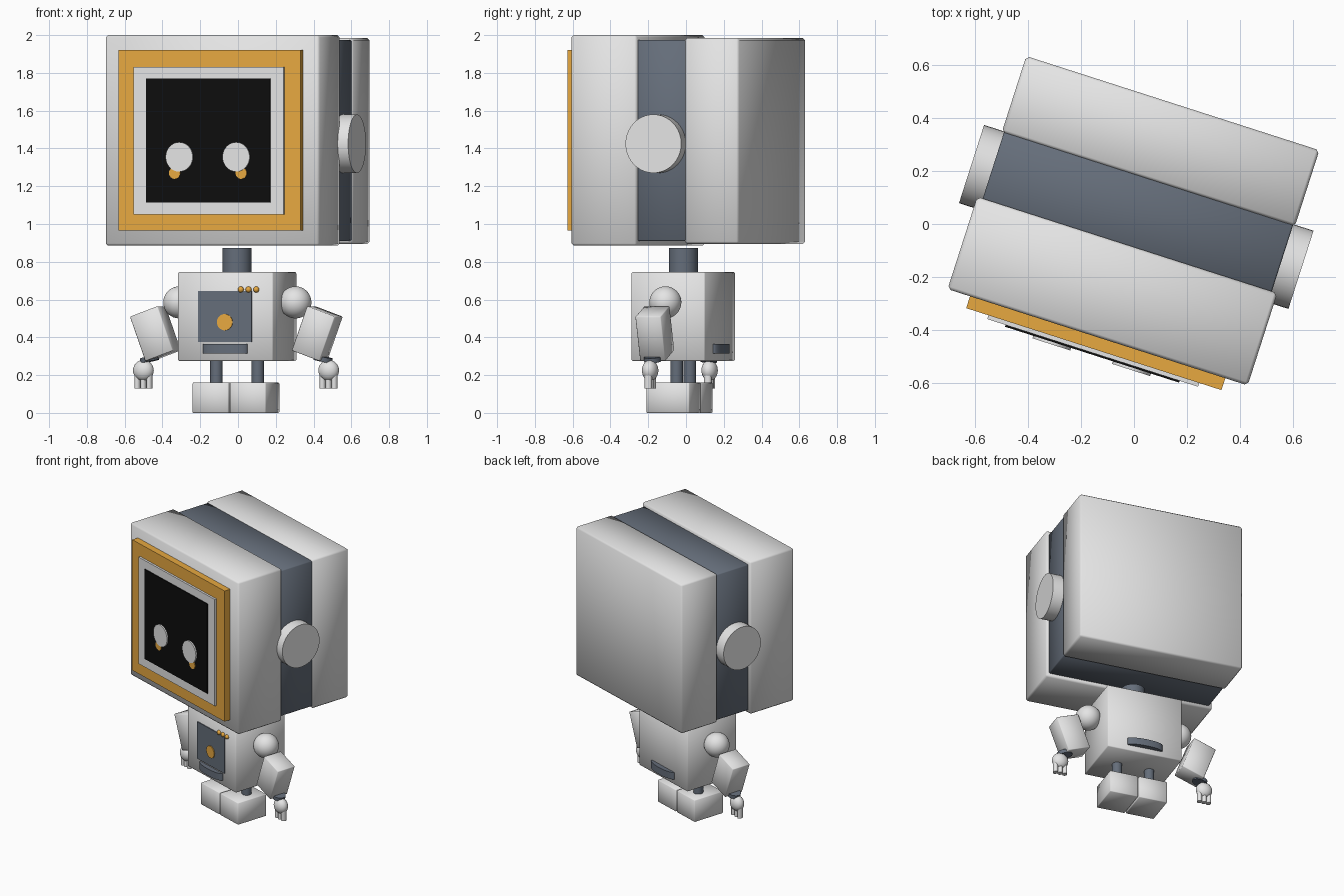
import bpy
import math
from mathutils import Matrix, Vector

default = bpy.data.objects.get("Cube")
if default:
    bpy.data.objects.remove(default, do_unlink=True)

# The whole robot is turned slightly about the vertical axis
TURN = Matrix.Rotation(math.radians(-17.8), 4, 'Z')


def material(name, colour):
    m = bpy.data.materials.new(name)
    m.use_nodes = True
    m.diffuse_color = (*colour, 1)
    m.node_tree.nodes["Principled BSDF"].inputs["Base Color"].default_value = (*colour, 1)
    return m


SHELL = material("light grey shell", (0.78, 0.78, 0.78))
DARK = material("slate grey", (0.13, 0.155, 0.195))
ORANGE = material("orange", (0.85, 0.42, 0.055))
BLACK = material("screen black", (0.004, 0.004, 0.004))


def finish(name, mat, at, size, tilt=0.0, axis='Y'):
    """Name, colour, scale and place the newly added primitive."""
    o = bpy.context.object
    o.name = name
    o.data.name = name
    o.data.materials.append(mat)
    o.data.transform(Matrix.Diagonal((*size, 1)))
    o.matrix_world = (TURN @ Matrix.Translation(Vector(at))
                      @ Matrix.Rotation(tilt, 4, axis))
    return o


def box(name, mat, lo, hi, bevel=0.0, tilt=0.0, smooth=False):
    bpy.ops.mesh.primitive_cube_add(size=1)
    at = [(a + b) / 2 for a, b in zip(lo, hi)]
    o = finish(name, mat, at, [b - a for a, b in zip(lo, hi)], tilt)
    if smooth:
        bpy.ops.object.shade_smooth()
    if bevel:
        b = o.modifiers.new("soft edges", 'BEVEL')
        b.width = bevel
        b.segments = 1
    return o


def ball(name, mat, at, size):
    bpy.ops.mesh.primitive_uv_sphere_add(segments=32, ring_count=16, radius=1)
    finish(name, mat, at, size)
    bpy.ops.object.shade_smooth()


def tube(name, mat, at, size, tilt=0.0, axis='Y'):
    """Cylinder; size is x radius, y radius, height."""
    bpy.ops.mesh.primitive_cylinder_add(vertices=40, radius=1, depth=1)
    finish(name, mat, at, size, tilt, axis)
    bpy.ops.object.shade_smooth_by_angle(angle=math.radians(35))


# Head: front shell, dark core, back shell
box("head_front_shell", SHELL, (-.595, -.449, .885), (.595, -.083, 2.0), .012, smooth=True)
box("head_core", DARK, (-.573, -.12, .91), (.573, .20, 1.975), .006, smooth=True)
box("head_back_shell", SHELL, (-.581, .177, .895), (.581, .479, 1.985), .012, smooth=True)

# Face: stacked frame, rim and screen
box("screen_frame", ORANGE, (-.506, -.496, .965), (.506, -.44, 1.92))
box("screen_rim", SHELL, (-.418, -.511, 1.05), (.418, -.49, 1.83))
box("screen", BLACK, (-.345, -.518, 1.115), (.345, -.505, 1.77))

QUARTER = math.pi / 2

# Torso front: panel, round light, button row
box("torso", SHELL, (-.265, -.22, .275), (.265, .19, .745), .006, smooth=True)
box("chest_panel", DARK, (-.149, -.226, .375), (.149, -.21, .645))
tube("chest_light", ORANGE, (0, -.226, .48), (.043, .043, .012), QUARTER, 'X')
for i in range(3):
    ball(f"button_{i + 1}", ORANGE, (.087 + .043 * i, -.222, .653), (.016, .016, .016))

# Curved trays on the front and back of the torso
for name, v in (("front_tray", -.22), ("back_tray", .19)):
    tube(name, DARK, (0, v, .34), (.124, .035, .05))

# Neck
tube("neck", DARK, (0, -.015, .805), (.077, .077, .135))

# Mirrored parts
for side, s in (("left", 1), ("right", -1)):
    # Ear disc and face details
    tube(side + "_ear", SHELL, (s * .597, .028, 1.425), (.155, .155, .112), QUARTER)
    tube(side + "_eye", SHELL, (s * .158, -.522, 1.355), (.075, .078, .012), QUARTER, 'X')
    tube(side + "_cheek", ORANGE, (s * .185, -.519, 1.27), (.031, .031, .008), QUARTER, 'X')

    # Arm
    ball(side + "_shoulder", SHELL, (s * .323, -.011, .585), (.085, .085, .085))
    c = s * .45
    box(side + "_arm", SHELL, (c - .082, -.1, .295), (c + .082, .042, .545),
        .004, s * math.radians(20), smooth=True)
    tube(side + "_wrist", DARK, (s * .483, -.03, .285), (.05, .045, .026),
         s * math.radians(12))
    ball(side + "_hand", SHELL, (s * .515, -.034, .225), (.056, .042, .055))
    for i in (-1, 0, 1):
        x = s * .515 + i * .033
        tube(f"{side}_finger_{i + 2}", SHELL, (x, -.034, .168), (.016, .02, .076))

    # Leg and foot
    tube(side + "_leg", DARK, (s * .115, -.015, .215), (.033, .033, .14))
    x0, x1 = sorted((s * .004, s * .204))
    box(side + "_foot", SHELL, (x0, -.155, 0), (x1, .083, .16), .004, smooth=True)
